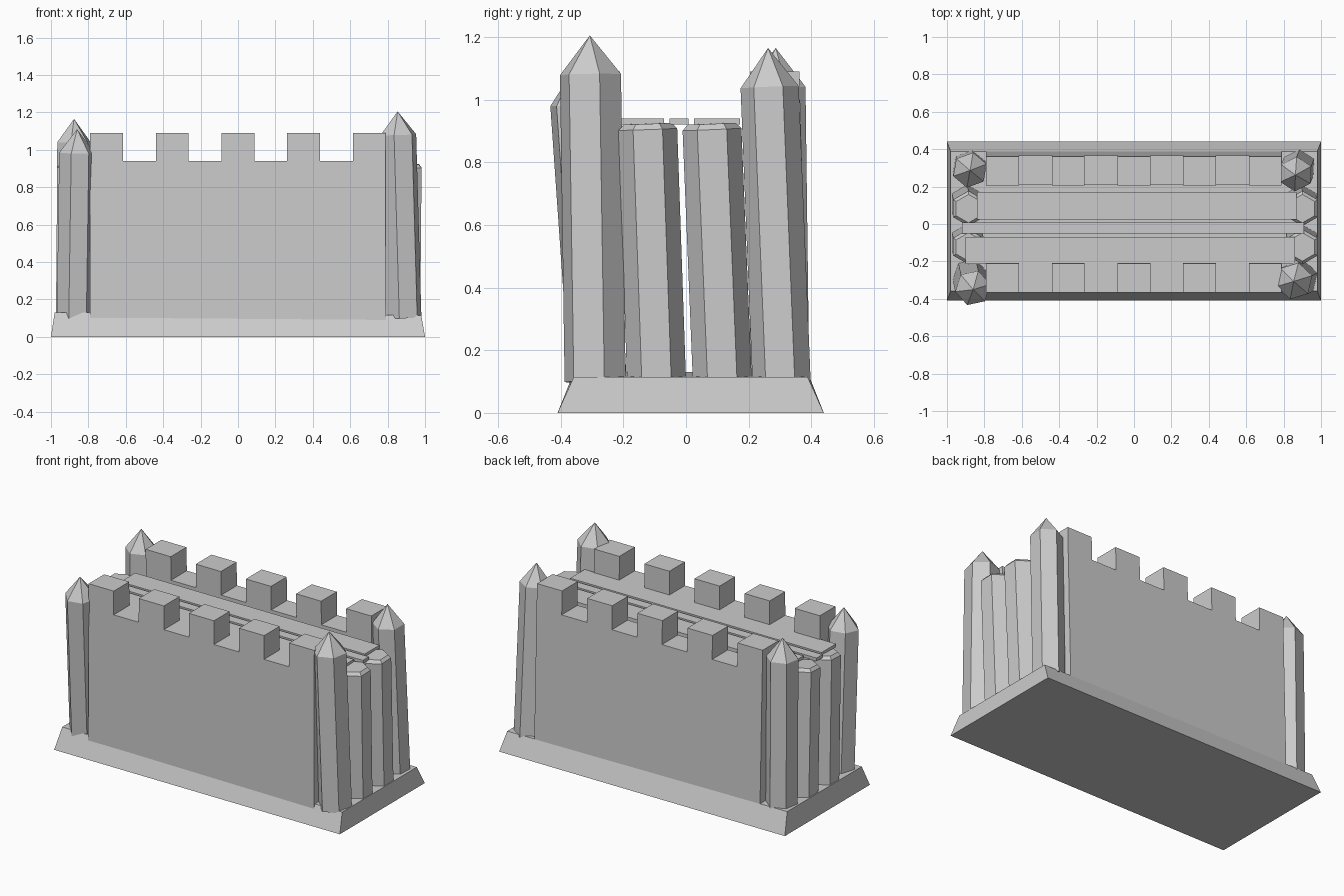
import bpy, bmesh, math
from mathutils import Vector

cube = bpy.data.objects.get("Cube")
if cube:
    bpy.data.objects.remove(cube)

# One plain stone colour
STONE = (0.6, 0.6, 0.6, 1)
stone = bpy.data.materials.new("stone_grey")
stone.use_nodes = True
stone.diffuse_color = STONE
stone.node_tree.nodes["Principled BSDF"].inputs["Base Color"].default_value = STONE


def finish(name, bm):
    bmesh.ops.recalc_face_normals(bm, faces=bm.faces)
    mesh = bpy.data.meshes.new(name)
    bm.to_mesh(mesh)
    bm.free()
    mesh.materials.append(stone)
    obj = bpy.data.objects.new(name, mesh)
    bpy.context.collection.objects.link(obj)
    return obj


def box(name, lo, hi):
    """Box between two corners; returns its bmesh for further shaping."""
    bm = bmesh.new()
    bmesh.ops.create_cube(bm, size=1)
    for v in bm.verts:
        v.co = Vector([l + (c + 0.5) * (h - l) for c, l, h in zip(v.co, lo, hi)])
    return bm


def post(name, foot, top, radius, turn, tip=0, inset=0):
    """Leaning six-sided post with an optional pointed or bevelled head."""
    foot, top = Vector(foot), Vector(top)
    axis = (top - foot).normalized()
    tilt = Vector((0, 0, 1)).rotation_difference(axis)
    bm = bmesh.new()

    def ring(centre, r):
        angles = [math.radians(turn + 60 * i) for i in range(6)]
        return [bm.verts.new(centre + tilt @ Vector((r * math.cos(a), r * math.sin(a), 0)))
                for a in angles]

    def bridge(a, b):
        for i in range(6):
            j = (i + 1) % 6
            bm.faces.new((a[i], a[j], b[j], b[i]))

    low, high = ring(foot, radius), ring(top, radius)
    bm.faces.new(low)
    bridge(low, high)
    if tip:
        apex = bm.verts.new(top + axis * tip)
        for i in range(6):
            bm.faces.new((high[i], high[(i + 1) % 6], apex))
    else:
        cap = ring(top + axis * inset, radius - inset)
        bridge(high, cap)
        bm.faces.new(cap)
    finish(name, bm)


def battlement(name, y_in, y_out, foot_in, foot_out):
    """Notched wall: stepped outline extruded through its thickness."""
    half, low, notch, high, step = 0.79, 0.06, 0.94, 1.09, 0.1755
    outline = [(-half, low)]
    for i in range(9):
        z = notch if i % 2 else high
        outline += [(-half + i * step, z), (-half + (i + 1) * step, z)]
    outline.append((half, low))
    bm = bmesh.new()
    rings = []
    for y_top, y_foot in ((y_in, foot_in), (y_out, foot_out)):
        rings.append([bm.verts.new((x, y_foot + (y_top - y_foot) * (z - low) / (high - low), z))
                      for x, z in outline])
        bm.faces.new(rings[-1])
    a, b = rings
    for i in range(len(a)):
        j = (i + 1) % len(a)
        bm.faces.new((a[i], a[j], b[j], b[i]))
    finish(name, bm)


# Base slab with sloping sides, slightly higher at one end
bm = box("base", (-1, -0.41, 0), (1, 0.44, 0.115))
for v in bm.verts:
    if v.co.z > 0.1:
        v.co.x *= 0.98
        v.co.y = -0.358 if v.co.y < 0 else 0.388
        if v.co.x < 0:
            v.co.z = 0.13
finish("base", bm)

# Long walls
battlement("front_wall", -0.21, -0.365, -0.205, -0.37)
battlement("back_wall", 0.205, 0.362, 0.22, 0.39)

# Pointed corner posts
post("front_left_post", (0.885, -0.29, 0.1), (0.857, -0.305, 1.08), 0.1, 17, tip=0.125)
post("back_left_post", (0.88, 0.305, 0.1), (0.865, 0.267, 1.04), 0.093, 27, tip=0.125)
post("front_right_post", (-0.875, -0.28, 0.1), (-0.862, -0.342, 0.985), 0.096, 12, tip=0.125)
post("back_right_post", (-0.88, 0.3, 0.1), (-0.877, 0.288, 1.04), 0.095, 20, tip=0.125)

# Shorter end posts, a pair closing each end
for side, foot_x, top_x in (("left", 0.893, 0.9), ("right", -0.892, -0.885)):
    post("inner_front_post_" + side, (foot_x, -0.094, 0.1), (top_x, -0.122, 0.905),
         0.094, 30, inset=0.018)
    post("inner_back_post_" + side, (foot_x, 0.116, 0.1), (top_x, 0.083, 0.905),
         0.094, 30, inset=0.018)

# Walkway planks between the walls
for name, x0, x1, y0, y1 in (("front_plank", -0.9, 0.86, -0.215, -0.07),
                             ("middle_plank", -0.92, 0.91, -0.052, 0.008),
                             ("back_plank", -0.84, 0.87, 0.025, 0.172)):
    finish(name, box(name, (x0, y0, 0.92), (x1, y1, 0.94)))
